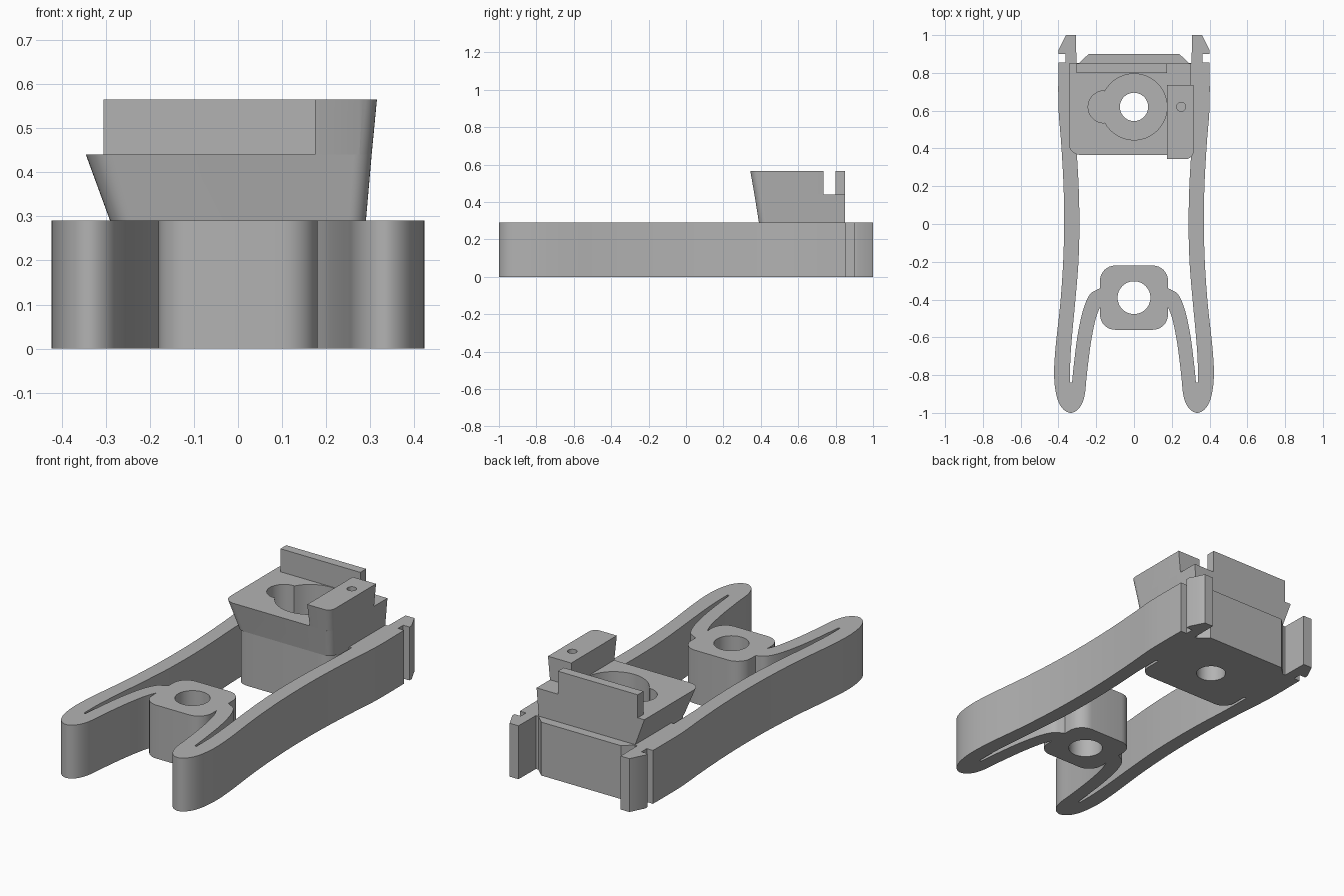
import bpy, bmesh, math
from mathutils import Vector

if "Cube" in bpy.data.objects:
    bpy.data.objects.remove(bpy.data.objects["Cube"])

grey = bpy.data.materials.new("plain grey")
grey.diffuse_color = (0.45, 0.45, 0.45, 1)
grey.use_nodes = True
grey.node_tree.nodes["Principled BSDF"].inputs["Base Color"].default_value = grey.diffuse_color


def arc(cx, cy, r, a0, a1, n=8):
    """Points on an arc, angles in degrees, both ends included."""
    return [(cx + r * math.cos(math.radians(a0 + (a1 - a0) * i / n)),
             cy + r * math.sin(math.radians(a0 + (a1 - a0) * i / n))) for i in range(n + 1)]


def circle(cx, cy, r, n=40):
    return arc(cx, cy, r, 0, 360, n)[:-1]


def smooth(pts, n=5):
    """Catmull-Rom curve through the points."""
    p = [Vector(q) for q in [pts[0]] + pts + [pts[-1]]]
    out = []
    for a, b, c, d in zip(p, p[1:], p[2:], p[3:]):
        for i in range(n):
            t = i / n
            v = 0.5 * (2 * b + (c - a) * t + (2 * a - 5 * b + 4 * c - d) * t * t
                       + (3 * b - a - 3 * c + d) * t ** 3)
            out.append((v.x, v.y))
    return out + [pts[-1]]


def mirrored(half):
    """Close a right-hand half outline across x = 0."""
    return half + [(-x, y) for x, y in reversed(half)]


def prism(name, loops, z0, z1, bottom=lambda x, y: (x, y)):
    """Solid from an outline plus hole loops; bottom() moves the lower points for a taper."""
    bm = bmesh.new()
    rings = []
    for loop in loops:
        ring = [bm.verts.new((x, y, z1)) for x, y in loop]
        for a, b in zip(ring, ring[1:] + ring[:1]):
            bm.edges.new((a, b))
        rings.append(ring)
    bmesh.ops.triangle_fill(bm, edges=bm.edges[:], use_beauty=True, normal=(0, 0, 1))
    caps = bm.faces[:]
    low = {v: bm.verts.new((*bottom(v.co.x, v.co.y), z0)) for ring in rings for v in ring}
    for f in caps:
        bm.faces.new([low[v] for v in reversed(f.verts)])
    for ring in rings:
        for a, b in zip(ring, ring[1:] + ring[:1]):
            bm.faces.new((a, b, low[b], low[a]))
    bmesh.ops.recalc_face_normals(bm, faces=bm.faces[:])
    me = bpy.data.meshes.new(name)
    bm.to_mesh(me)
    bm.free()
    me.materials.append(grey)
    ob = bpy.data.objects.new(name, me)
    bpy.context.collection.objects.link(ob)
    bpy.ops.object.select_all(action='DESELECT')
    ob.select_set(True)
    bpy.context.view_layer.objects.active = ob
    bpy.ops.object.shade_smooth_by_angle(angle=math.radians(30))
    return ob


# Outside of the frame: rear block, hook, arm, folded spring tip, centre boss
hook = [(0.24, 0.9), (0.29, 0.853), (0.305, 0.853), (0.307, 1.0), (0.36, 1.0), (0.40, 0.92),
        (0.40, 0.90), (0.363, 0.90), (0.363, 0.855)]
arm_outside = smooth([
    (0.40, 0.855), (0.40, 0.62), (0.385, 0.42), (0.373, 0.2), (0.37, 0.0), (0.375, -0.2),
    (0.39, -0.42), (0.415, -0.65), (0.423, -0.8), (0.41, -0.91), (0.38, -0.975),
    (0.335, -1.0), (0.29, -0.975), (0.262, -0.91), (0.25, -0.8), (0.23, -0.64),
    (0.205, -0.51), (0.18, -0.44)])
outer = mirrored(hook + arm_outside + arc(0.10, -0.48, 0.08, 0, -90))

# Inside of the frame: rear block front, short slit, arm, spring slit, boss rear
arm_inside = smooth([
    (0.305, 0.54), (0.302, 0.37), (0.293, 0.2), (0.289, 0.0), (0.294, -0.2), (0.31, -0.4),
    (0.327, -0.58), (0.337, -0.72), (0.338, -0.84)])
spring_inside = smooth([
    (0.328, -0.84), (0.318, -0.74), (0.297, -0.58), (0.268, -0.45), (0.235, -0.375),
    (0.20, -0.35), (0.18, -0.34)])
inner = mirrored(arc(0.22, 0.46, 0.07, -90, 0) + [(0.29, 0.54)] + arm_inside
                 + spring_inside + arc(0.10, -0.30, 0.08, 0, 90))

# Keyhole pocket: round well with a side lobe
keyhole = arc(0, 0.62, 0.175, -152, 152, 40) + arc(-0.158, 0.62, 0.085, 90, 270, 16)

prism("spring_frame", [outer, inner, keyhole, circle(0, -0.39, 0.087)], 0, 0.29)
prism("pocket_floor", [keyhole, circle(0, 0.62, 0.075)], 0, 0.13)


# Flared housing above the rear block
def housing_bottom(x, y):
    if -0.26 < x < 0.2 and 0.44 < y < 0.81:
        return x, y                                   # pocket walls stay vertical
    x = x * (0.29 / 0.345 if x < 0 else 0.29 / 0.303)
    return x, 0.85 - (0.85 - y) * 0.46 / 0.484


housing = ([(0.303, 0.85), (-0.345, 0.85)] + arc(-0.285, 0.426, 0.06, 180, 270)
           + arc(0.263, 0.406, 0.04, -90, 0))
prism("flared_housing", [housing, keyhole], 0.29, 0.44, housing_bottom)


# Raised side ridge with a small blind hole
def ridge_bottom(x, y):
    return (x - 0.012 if x > 0.28 else x), (y + 0.022 if y < 0.4 else y)


ridge = [(0.315, 0.735), (0.175, 0.735), (0.175, 0.344)] + arc(0.275, 0.384, 0.04, -90, 0)
prism("side_ridge", [ridge, circle(0.25, 0.62, 0.024, 24)], 0.44, 0.565, ridge_bottom)

# Raised rear wall
prism("rear_wall", [[(-0.305, 0.80), (0.175, 0.80), (0.175, 0.85), (-0.305, 0.85)]], 0.44, 0.565)
